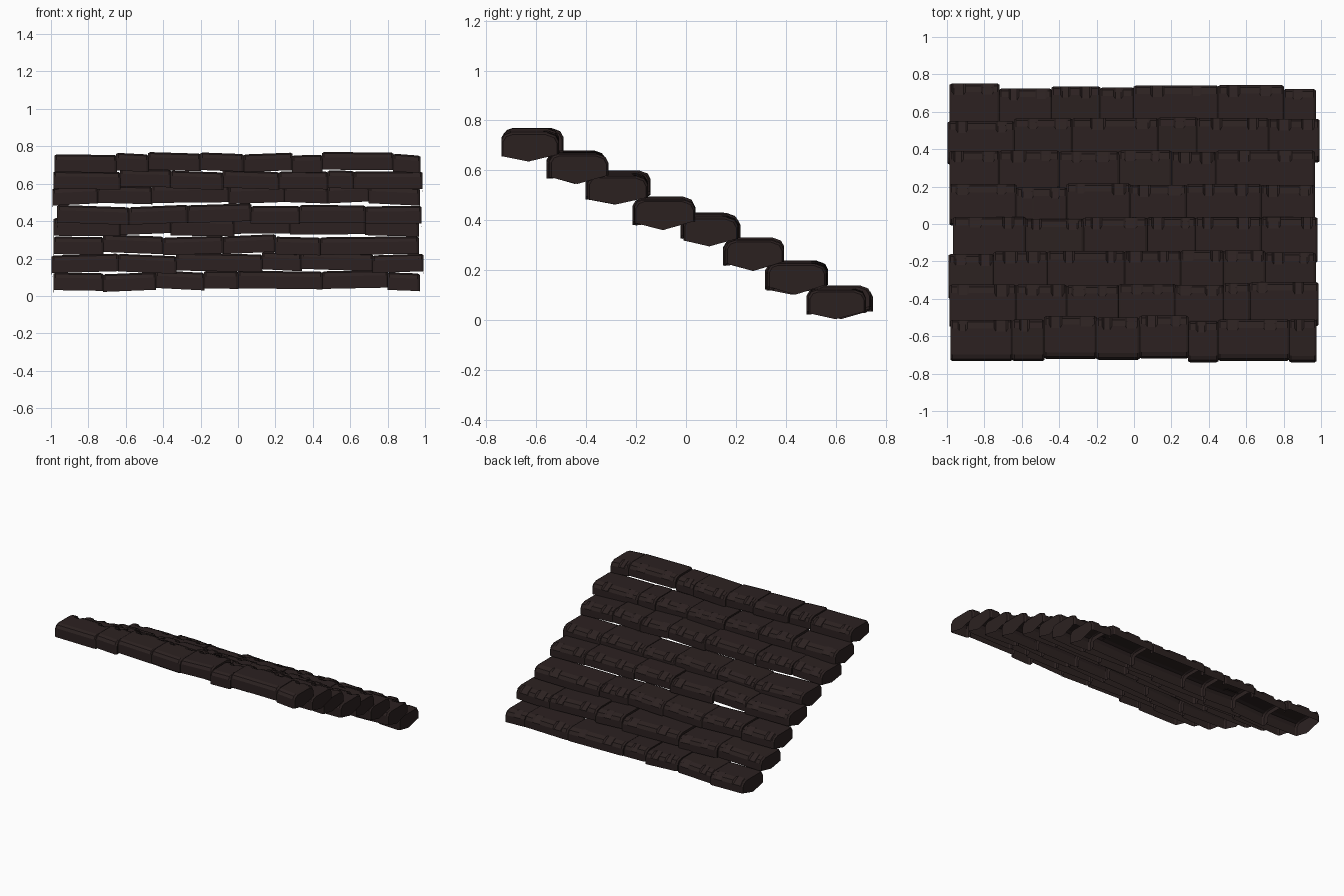
import bpy, bmesh, math, random

if "Cube" in bpy.data.objects:
    bpy.data.objects.remove(bpy.data.objects["Cube"])

random.seed(4)
mat = bpy.data.materials.new("dark brown slate")
mat.diffuse_color = (0.025, 0.0155, 0.015, 1)
mat.use_nodes = True
mat.node_tree.nodes["Principled BSDF"].inputs["Base Color"].default_value = mat.diffuse_color

# each row: front y, back y, lowest z, x positions of the joints
ROWS = [
    (-0.728, -0.505, 0.632, [-0.98, -0.65, -0.48, -0.20, 0.03, 0.29, 0.45, 0.83, 0.975]),
    (-0.555, -0.325, 0.542, [-0.985, -0.63, -0.36, -0.08, 0.22, 0.48, 0.62, 0.985]),
    (-0.395, -0.150, 0.460, [-0.99, -0.75, -0.46, -0.05, 0.25, 0.48, 0.70, 0.97]),
    (-0.210, 0.030, 0.357, [-0.965, -0.58, -0.27, 0.07, 0.33, 0.68, 0.98]),
    (-0.015, 0.205, 0.292, [-0.985, -0.63, -0.36, -0.02, 0.28, 0.68, 0.965]),
    (0.155, 0.385, 0.193, [-0.985, -0.72, -0.40, -0.08, 0.20, 0.44, 0.965]),
    (0.325, 0.560, 0.098, [-0.995, -0.64, -0.33, 0.13, 0.34, 0.72, 0.99]),
    (0.490, 0.725, 0.000, [-0.985, -0.72, -0.44, -0.18, 0.0, 0.45, 0.80, 0.97]),
]


def profile(yf, yb, z, notch=0.0, inset=0.0):
    """Open-bottomed cross-section from front foot over the top to back foot."""
    f, b, t = yf + inset, yb - inset, z + 0.122 - inset
    return [(f, z + 0.028), (f, t - 0.028), (f + 0.012, t - 0.008), (f + 0.035, t),
            (b - 0.045 - notch, t), (b - 0.012 - notch * 0.9, t - 0.012 - notch * 0.3),
            (b, t - 0.035), (b, z + 0.035)]


def tile(name, x0, x1, yf, yb, z, left_end, right_end):
    bm = bmesh.new()
    tilt = random.uniform(-0.007, 0.007)
    w = x1 - x0
    # chips along the back top edge
    marks = [(x0, 0, 0.007), (x0 + 0.012, 0, 0)]
    n = 1 if w < 0.22 else 2
    for k in range(n):
        c = x0 + w * (k + random.uniform(0.35, 0.65)) / n
        h = min(random.uniform(0.015, 0.03), w * 0.1)
        d = random.uniform(0.010, 0.02)
        marks += [(c - h - 0.01, 0, 0), (c - h, d, 0), (c + h, d, 0), (c + h + 0.01, 0, 0)]
    marks += [(x1 - 0.012, 0, 0), (x1, 0, 0.007)]
    rings = []
    for x, notch, inset in marks:
        dz = tilt * ((x - x0) / w - 0.5) * 2
        rings.append([bm.verts.new((x, y, zz + dz)) for y, zz in profile(yf, yb, z, notch, inset)])
    for a, b in zip(rings, rings[1:]):
        for i in range(len(a) - 1):
            bm.faces.new((a[i], b[i], b[i + 1], a[i + 1]))

    # ends: hanging flap on the outer edge, narrow return rim at inner joints
    def end(ring, outer, side):
        x = ring[0].co.x
        if outer:
            mid = bm.verts.new((x - side * 0.004, yf + (yb - yf) * 0.47, z + 0.002))
            loop = ring + [mid]
            bm.faces.new(loop if side < 0 else loop[::-1])
        else:
            cy, cz = (yf + yb) / 2, z + 0.03
            inn = [bm.verts.new((x, cy + (v.co.y - cy) * 0.8, cz + (v.co.z - cz) * 0.7)) for v in ring]
            for i in range(len(ring) - 1):
                q = (ring[i], ring[i + 1], inn[i + 1], inn[i])
                bm.faces.new(q if side < 0 else q[::-1])
    end(rings[0], left_end, -1)
    end(rings[-1], right_end, 1)

    me = bpy.data.meshes.new(name)
    bm.to_mesh(me)
    bm.free()
    me.materials.append(mat)
    ob = bpy.data.objects.new(name, me)
    bpy.context.collection.objects.link(ob)
    for p in me.polygons:
        p.use_smooth = False


# rows of tiles stepping down from front to back
for r, (yf, yb, z, xs) in enumerate(ROWS):
    last = len(xs) - 2
    for i in range(last + 1):
        s = random.uniform(-0.010, 0.010)
        dz = random.uniform(0, 0.016) if 0 < i < last else 0.003
        # a few tiles slip towards the front or back edge
        if r == 0 and i in (5, 7):
            s = -0.012
        if r == 7 and i in (0, 5):
            s = 0.018
        tile(f"roof_tile_{r + 1}_{i + 1}", xs[i] - 0.002, xs[i + 1] + 0.002,
             yf + s, yb + s + random.uniform(-0.004, 0.008), z + dz - 0.002,
             i == 0, i == last)
